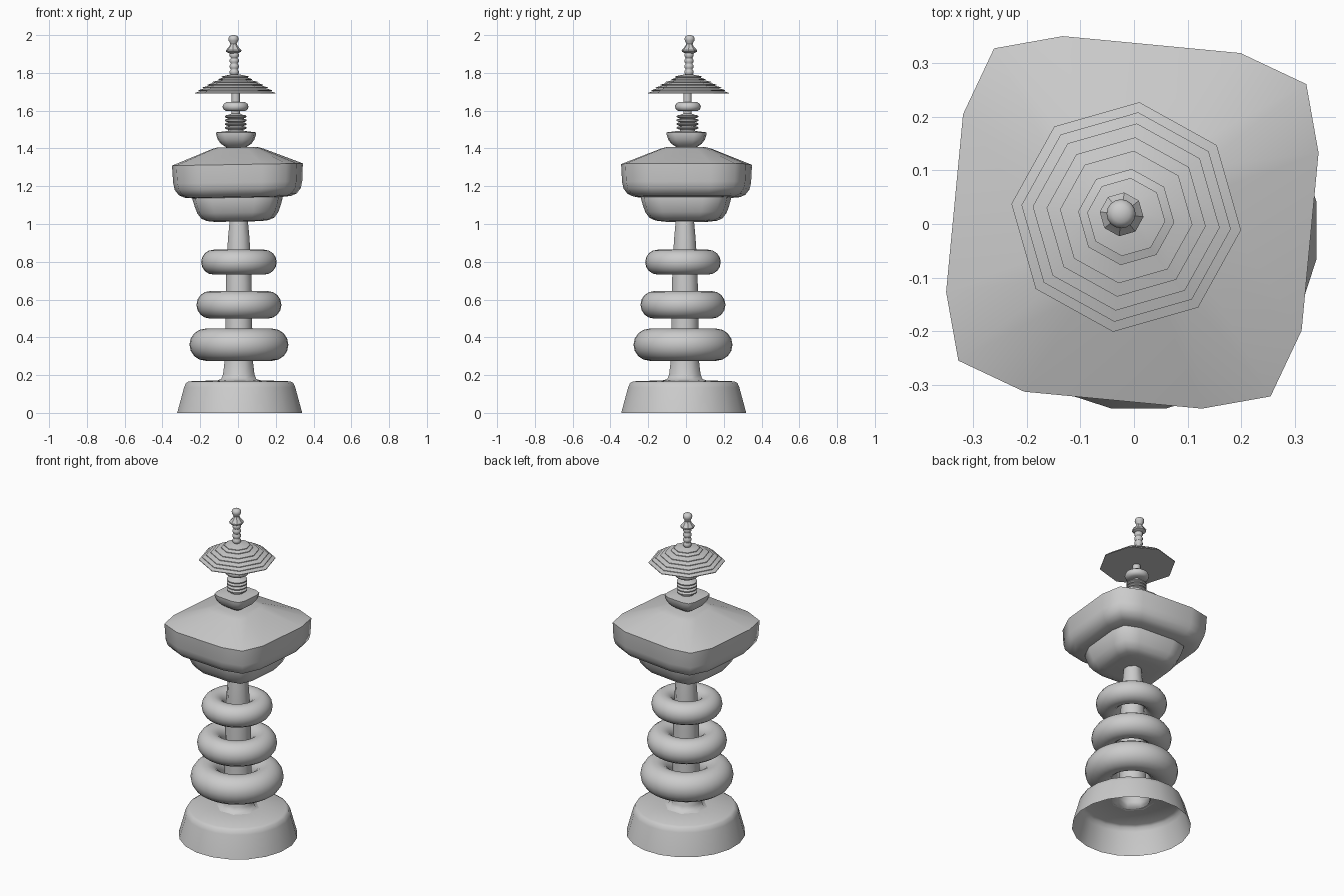
import bpy, bmesh, math

if "Cube" in bpy.data.objects:
    bpy.data.objects.remove(bpy.data.objects["Cube"])


def circle(n, turn=0.0):
    return [(math.cos(math.radians(turn) + 2 * math.pi * i / n),
             math.sin(math.radians(turn) + 2 * math.pi * i / n)) for i in range(n)]


def soft_square():
    # one three-point corner, repeated by quarter turns, unit half width
    pts = []
    corner = [(0.99, 0.37), (0.925, 0.735), (0.575, 0.90)]
    for q in range(4):
        for x, y in corner:
            for _ in range(q):
                x, y = -y, x
            pts.append((x, y))
    return pts


def stack(name, section, profile, center, angle=40, bottom=True, top=True, tilt=0.0):
    """Skin a cross-section along (radius, z) pairs."""
    bm = bmesh.new()
    z0 = profile[0][1]
    rows = [[bm.verts.new((x * r, y * r, z - z0)) for x, y in section] for r, z in profile]
    n = len(section)
    for a, b in zip(rows, rows[1:]):
        for i in range(n):
            j = (i + 1) % n
            bm.faces.new((a[i], a[j], b[j], b[i]))
    if bottom:
        bm.faces.new(rows[0][::-1])
    if top:
        bm.faces.new(rows[-1])
    me = bpy.data.meshes.new(name)
    bm.to_mesh(me)
    bm.free()
    ob = bpy.data.objects.new(name, me)
    bpy.context.collection.objects.link(ob)
    ob.location = (center[0], center[1], z0)
    ob.rotation_euler[1] = math.radians(tilt)
    smooth(ob, angle)
    return ob


def smooth(ob, angle):
    bpy.ops.object.select_all(action='DESELECT')
    ob.select_set(True)
    bpy.context.view_layer.objects.active = ob
    bpy.ops.object.shade_smooth_by_angle(angle=math.radians(angle))


def ring(name, major, minor, center, z):
    bpy.ops.mesh.primitive_torus_add(major_radius=major, minor_radius=minor,
                                     major_segments=32, minor_segments=16,
                                     location=(center[0], center[1], z))
    ob = bpy.context.object
    ob.name = name
    smooth(ob, 60)


LOW = (0.007, -0.013)
SQUARE = soft_square()

# hollow plinth, open underneath
stack("plinth", circle(20, 9),
      [(0.335, 0), (0.298, 0.135), (0.288, 0.158), (0.272, 0.167), (0.105, 0.173)],
      (0.009, -0.012), bottom=False, top=False)

# tapering post with flared foot
stack("post", circle(8, 22.5),
      [(0.125, 0.171), (0.10, 0.18), (0.09, 0.205), (0.079, 0.29), (0.077, 0.48),
       (0.074, 0.68), (0.066, 0.86), (0.061, 0.93), (0.051, 1.03)],
      (0.004, -0.006), angle=50, bottom=False)

# three rounded rings around the post
for i, (major, minor, z) in enumerate([(0.177, 0.085, 0.361), (0.152, 0.073, 0.572),
                                       (0.134, 0.066, 0.798)]):
    ring(f"post_ring_{i + 1}", major, minor, (0.005, -0.016), z)

# lower block and roof
stack("lower_block", SQUARE,
      [(0.12, 1.013), (0.165, 1.018), (0.195, 1.031), (0.217, 1.06), (0.23, 1.095),
       (0.24, 1.13), (0.24, 1.16)], (0.0, 0.0), angle=60, tilt=-1)
stack("roof", SQUARE,
      [(0.22, 1.138), (0.285, 1.144), (0.315, 1.157), (0.337, 1.185), (0.345, 1.22),
       (0.35, 1.315), (0.14, 1.397), (0.11, 1.406)], (0.0, 0.003), angle=60, tilt=-1)

# bowl on the roof
stack("bowl", SQUARE,
      [(0.045, 1.40), (0.062, 1.412), (0.082, 1.425), (0.098, 1.447), (0.106, 1.472),
       (0.107, 1.485), (0.05, 1.492)], (-0.010, 0.003), angle=60)

# neck with stacked discs
neck = [(0.04, 1.48), (0.04, 1.50)]
for i in range(4):
    z = 1.502 + i * 0.02
    neck += [(0.05, z), (0.057, z + 0.004), (0.057, z + 0.010), (0.05, z + 0.014), (0.038, z + 0.016)]
neck += [(0.022, 1.585), (0.022, 1.70)]
stack("disc_neck", circle(16), neck, (-0.012, 0.008))
stack("small_ring", circle(24),
      [(0.022, 1.597), (0.050, 1.598), (0.063, 1.606), (0.069, 1.621), (0.063, 1.636),
       (0.050, 1.645), (0.022, 1.646)], (-0.013, 0.010), angle=50)

# tiered eight-sided canopy
radii = [0.215, 0.196, 0.175, 0.149, 0.124, 0.09, 0.073]
canopy = []
for i, r in enumerate(radii):
    z = 1.69 + i * 0.0145
    inner = radii[i + 1] - 0.012 if i < 6 else 0.025
    canopy += [(r, z), (r, z + 0.004), (inner, z + 0.0143)]
stack("canopy", circle(8, -6.5), canopy, (-0.0145, 0.013), angle=20)

# beaded mast
mast = [(0.022, 1.785)]
for i in range(4):
    z = 1.79 + i * 0.03
    mast += [(0.018, z), (0.024, z + 0.008), (0.024, z + 0.020), (0.018, z + 0.028)]
stack("beaded_mast", circle(12), mast, (-0.020, 0.016))

# finial collar and knob
stack("finial_collar", circle(8, -6.5),
      [(0.02, 1.902), (0.040, 1.912), (0.041, 1.92), (0.022, 1.942), (0.016, 1.955)],
      (-0.023, 0.018), angle=30)
stack("finial_knob", circle(16),
      [(0.015, 1.945), (0.018, 1.958), (0.025, 1.970), (0.027, 1.980), (0.024, 1.991),
       (0.016, 1.997), (0.006, 2.0)], (-0.024, 0.019), angle=60)
